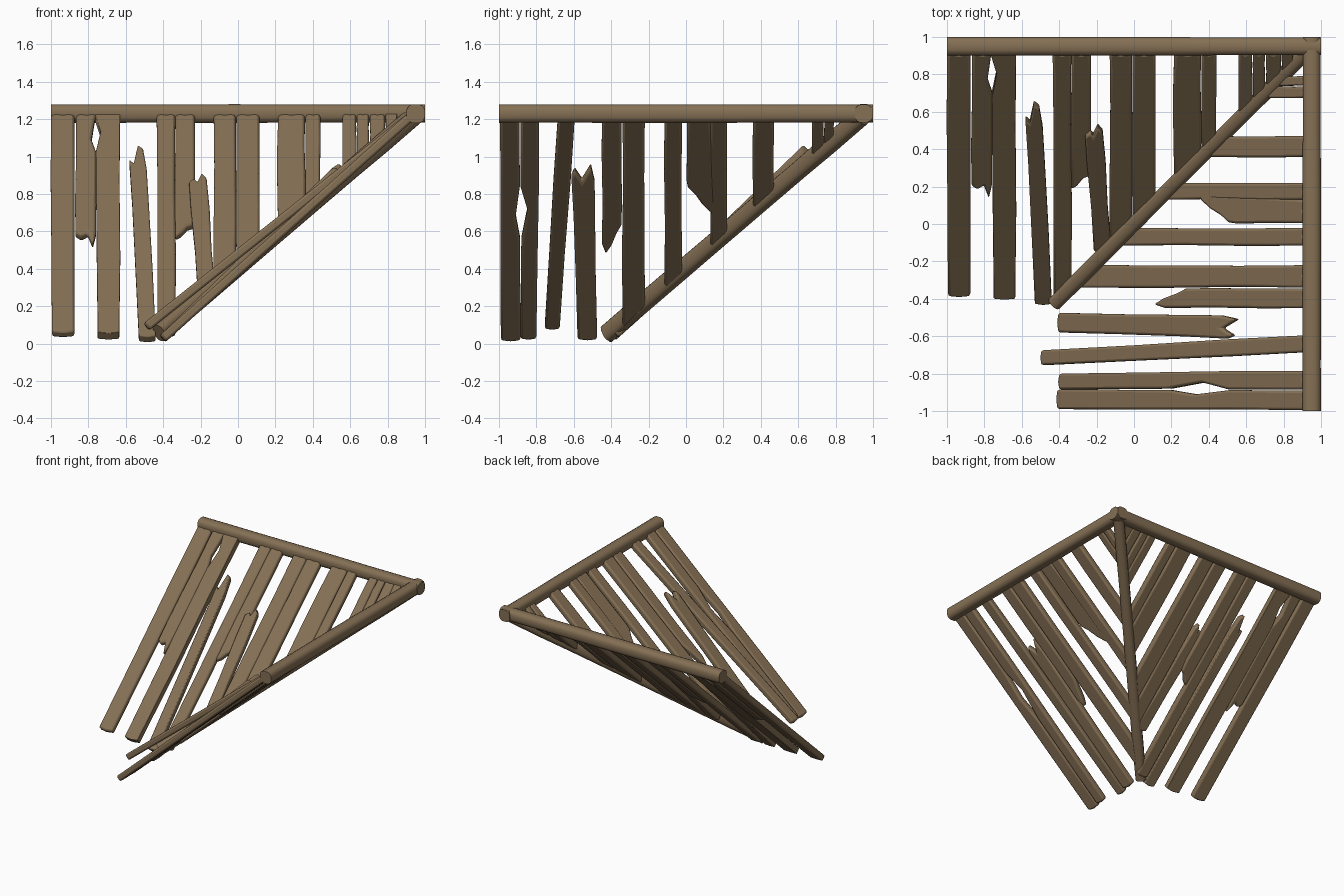
import bpy, bmesh, random
from mathutils import Vector

if "Cube" in bpy.data.objects:
    bpy.data.objects.remove(bpy.data.objects["Cube"])

random.seed(4)
wood = bpy.data.materials.new("weathered brown wood")
wood.diffuse_color = (0.235, 0.162, 0.090, 1)
wood.use_nodes = True
wood.node_tree.nodes["Principled BSDF"].inputs["Base Color"].default_value = wood.diffuse_color


def finish(bm, name, bevel, segments=2):
    bmesh.ops.recalc_face_normals(bm, faces=bm.faces)
    me = bpy.data.meshes.new(name)
    bm.to_mesh(me)
    bm.free()
    me.materials.append(wood)
    ob = bpy.data.objects.new(name, me)
    bpy.context.collection.objects.link(ob)
    if bevel:
        mod = ob.modifiers.new("worn edges", 'BEVEL')
        mod.width, mod.segments = bevel, segments
        mod.limit_method, mod.angle_limit = 'ANGLE', 0.6
    bpy.context.view_layer.objects.active = ob
    bpy.ops.object.select_all(action='DESELECT')
    ob.select_set(True)
    bpy.ops.object.shade_smooth_by_angle(angle=0.75)
    return ob


# Rounded-square log swept between two points with slight irregularity
def log(name, p, q, width, height, rings=9):
    p, q = Vector(p), Vector(q)
    d = (q - p).normalized()
    side = d.cross(Vector((0, 0, 1))).normalized()
    up = side.cross(d)
    w, h = width / 2, height / 2
    prof = [(1, .4), (.8, .8), (.4, 1), (-.4, 1), (-.8, .8), (-1, .4),
            (-1, -.4), (-.8, -.8), (-.4, -1), (.4, -1), (.8, -.8), (1, -.4)]
    bm = bmesh.new()
    loops = []
    for i in range(rings):
        k = 1 - random.random() * 0.06
        c = p.lerp(q, i / (rings - 1))
        loops.append([bm.verts.new(c + side * (u * w * k) + up * (v * h * k)) for u, v in prof])
    n = len(prof)
    for a, b in zip(loops, loops[1:]):
        for j in range(n):
            bm.faces.new((a[j], a[(j + 1) % n], b[(j + 1) % n], b[j]))
    bm.faces.new(loops[0])
    bm.faces.new(loops[-1])
    finish(bm, name, 0)


def slope_z(t):
    return 1.225 + 0.895 * (t - 0.9)


# Plank on a slope: a0,a1 edges at upper end T; b0,b1 edges at lower end B.
# Outline points are (fraction across, position down the slope).
def plank(name, along_x, a0, a1, b0, b1, T=.91, B=-.39, top=None, bottom=None,
          left=None, right=None, lift=(0, 0), thick=.048):
    jit = lambda f: [(f + random.uniform(-.04, .04), T + (B - T) * s) for s in (.3, .65)]
    right = right or jit(1)
    left = left or jit(0)
    top = top or [(0, T - .008), (.25, T), (.5, T - .008), (.75, T), (1, T - .008)]
    bottom = bottom or [(0, B), (.5, B - .006), (1, B)]
    outline = top + right + bottom[::-1] + left[::-1]
    zt, zb = slope_z(T) + lift[0], slope_z(B) + lift[1]
    g = (zt - zb) / (T - B)
    nl = (1 + g * g) ** .5
    bm = bmesh.new()
    rows = []
    for depth in (0, thick):
        row = []
        for f, t in outline:
            s = (T - t) / (T - B)
            a = (a0 + (b0 - a0) * s) * (1 - f) + (a1 + (b1 - a1) * s) * f
            z = zt + (zb - zt) * s - depth / nl
            t2 = t + depth * g / nl
            row.append(bm.verts.new((a, t2, z) if along_x else (t2, a, z)))
        rows.append(row)
    bm.faces.new(rows[0])
    bm.faces.new(rows[1][::-1])
    n = len(outline)
    for i in range(n):
        j = (i + 1) % n
        bm.faces.new((rows[0][i], rows[0][j], rows[1][j], rows[1][i]))
    finish(bm, name, .013)


# Frame: two top beams and the diagonal valley beam
log("back_top_beam", (-1, .95, 1.23), (1, .95, 1.23), .1, .1)
log("right_top_beam", (.95, -1, 1.23), (.95, 1, 1.23), .1, .1)
log("valley_beam", (-.42, -.42, .055), (.94, .94, 1.215), .082, .1)

# Back slope: whole planks
for i, (l, r) in enumerate([(-1, -.875), (-.435, -.335)]):
    plank(f"back_plank_{i}", True, l, r, l + .005, r, B=-.39)
plank("back_notched_plank", True, -.765, -.63, -.75, -.635, B=-.4,
      left=[(0, .9), (.22, .8), (.02, .68), (0, .2)])

# Back slope: planks cut along the valley
for i, (l, r) in enumerate([(-.13, -.012), (-.008, .115), (.215, .358), (.362, .44),
                            (.56, .632), (.636, .7), (.705, .785), (.79, .85)]):
    plank(f"back_valley_plank_{i}", True, l, r, l, r, B=(l + r) / 2,
          bottom=[(0, l), (1, r)])

# Back slope: broken planks
plank("back_broken_plank_0", True, -.865, -.755, -.87, -.76, B=.15,
      bottom=[(0, .2), (.3, .18), (.6, .2), (.85, .13), (1, .2)],
      right=[(.9, .88), (.75, .76), (1.0, .68)])
plank("back_broken_plank_1", True, -.335, -.23, -.335, -.225, B=.18,
      bottom=[(0, .18), (.3, .2), (.6, .24), (.9, .25), (1, .32)])
plank("back_fallen_plank_0", True, -.585, -.495, -.53, -.44, T=.63, B=-.43,
      top=[(0, .55), (.25, .53), (.55, .63), (.85, .61), (1, .5)], lift=(.08, .01))
plank("back_fallen_plank_1", True, -.265, -.17, -.215, -.12, T=.51, B=-.15,
      top=[(0, .46), (.3, .48), (.45, .46), (.75, .51), (1, .48)], lift=(.04, 0))

# Right slope: whole planks
plank("right_plank_0", False, -.995, -.89, -.99, -.885, B=-.415,
      right=[(1, .5), (.78, .32), (1, .18)])
plank("right_plank_1", False, -.885, -.785, -.885, -.8, B=-.405,
      left=[(0, .5), (.4, .36), (.05, .18)])
plank("right_plank_2", False, -.685, -.595, -.755, -.675, B=-.5, lift=(0, .14))

# Right slope: planks cut along the valley
for i, (l, r) in enumerate([(-.34, -.22), (-.115, -.02), (.13, .22), (.36, .47),
                            (.675, .735), (.74, .79)]):
    plank(f"right_valley_plank_{i}", False, l, r, l, r, B=(l + r) / 2,
          bottom=[(0, l), (1, r)])

# Right slope: broken planks
plank("right_broken_plank_0", False, -.45, -.345, -.45, -.345, B=.1,
      bottom=[(0, .16), (.2, .1), (.5, .15), (.75, .22), (1, .27)])
plank("right_broken_plank_1", False, .005, .13, .01, .16, B=.34,
      bottom=[(0, .5), (.25, .46), (.5, .4), (.8, .35), (1, .35)])
plank("right_fallen_plank", False, -.615, -.49, -.58, -.475, T=.54, B=-.41,
      top=[(0, .48), (.15, .52), (.45, .46), (.85, .54), (1, .45)], lift=(.07, 0))
